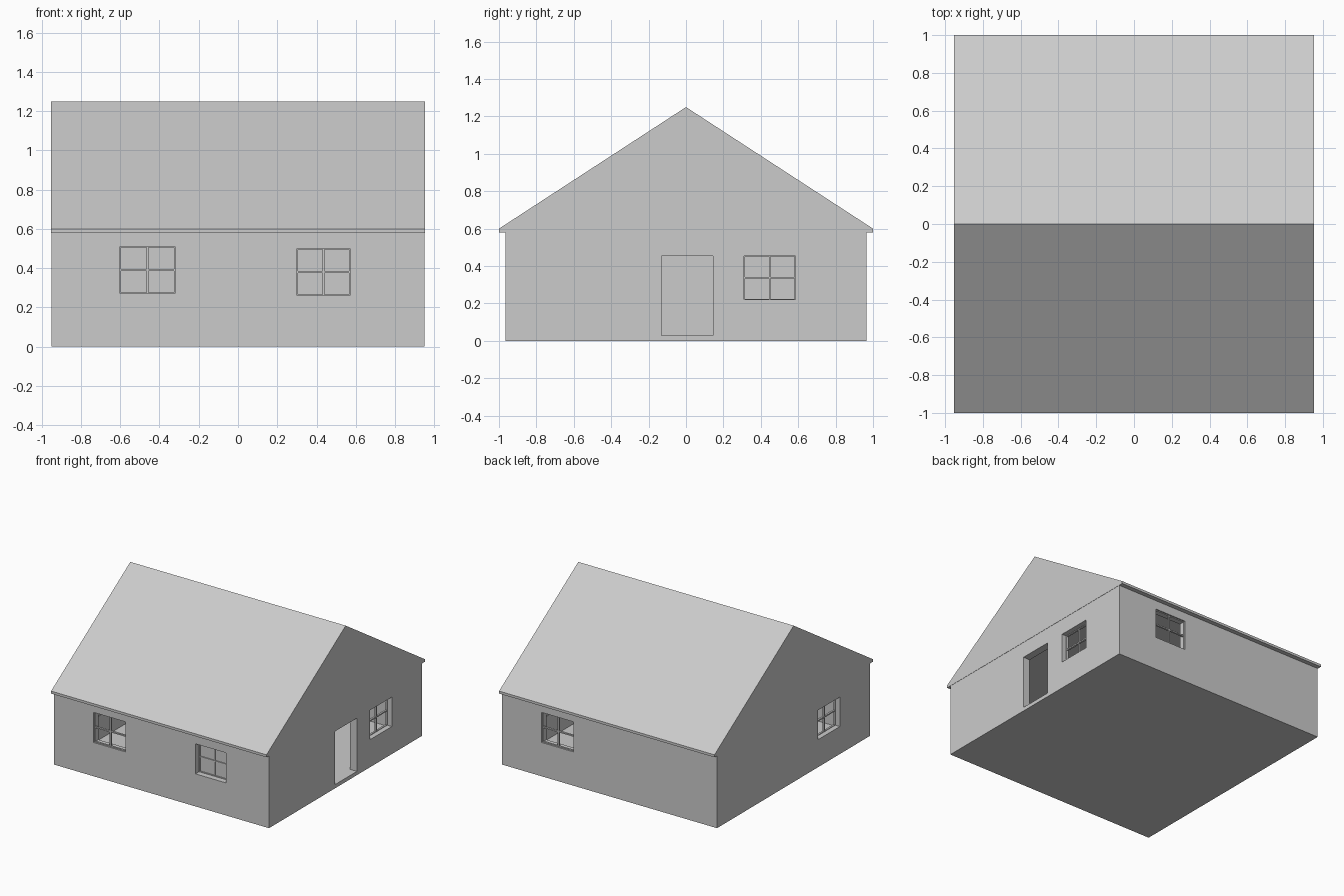
import bpy, math
from mathutils import Vector

if "Cube" in bpy.data.objects:
    bpy.data.objects.remove(bpy.data.objects["Cube"])

HX, HY, WALL_TOP, T, FLOOR = 0.95, 0.965, 0.58, 0.06, 0.03


def box(name, lo, hi):
    lo, hi = Vector(lo), Vector(hi)
    bpy.ops.mesh.primitive_cube_add(size=1, location=(lo + hi) / 2)
    ob = bpy.context.object
    ob.name = name
    ob.scale = hi - lo
    bpy.ops.object.transform_apply(location=True, rotation=False, scale=True)
    return ob


def wall_box(name, side, u0, u1, z0, z1, d0, d1):
    """Box on a wall: u runs along the wall, d is depth inward from its outer face."""
    if side in ("front", "back"):
        s = -1 if side == "front" else 1
        y = sorted((s * (HY - d0), s * (HY - d1)))
        return box(name, (u0, y[0], z0), (u1, y[1], z1))
    s = -1 if side == "left" else 1
    x = sorted((s * (HX - d0), s * (HX - d1)))
    return box(name, (x[0], u0, z0), (x[1], u1, z1))


def cut(target, cutter):
    m = target.modifiers.new("cut", 'BOOLEAN')
    m.operation = 'DIFFERENCE'
    m.solver = 'EXACT'
    m.object = cutter
    bpy.context.view_layer.objects.active = target
    bpy.ops.object.modifier_apply(modifier=m.name)
    bpy.data.objects.remove(cutter, do_unlink=True)


# Hollow wall shell with a raised floor
walls = box("walls", (-HX, -HY, 0), (HX, HY, WALL_TOP))
cut(walls, box("room_cutter", (-HX + T, -HY + T, FLOOR), (HX - T, HY - T, 1)))

# Doorway
cut(walls, wall_box("door_cutter", "right", -0.13, 0.145, FLOOR, 0.455, -0.05, T + 0.03))

# Windows: side, u range, z range, depth of the bars
windows = [
    ("front", -0.60, -0.32, 0.27, 0.51, 0.01),
    ("front", 0.30, 0.57, 0.26, 0.50, 0.045),
    ("back", 0.32, 0.60, 0.27, 0.51, 0.01),
    ("right", 0.31, 0.585, 0.22, 0.455, 0.04),
    ("left", -0.585, -0.31, 0.22, 0.455, 0.04),
]
B = 0.005
for i, (side, u0, u1, z0, z1, d) in enumerate(windows):
    cut(walls, wall_box("window_cutter", side, u0, u1, z0, z1, -0.05, T + 0.03))
    uc, zc = (u0 + u1) / 2, (z0 + z1) / 2
    tag = f"{side}_window_{i}"
    # Cross bars
    wall_box(tag + "_upright_bar", side, uc - B, uc + B, z0, z1, d, d + 0.015)
    wall_box(tag + "_cross_bar", side, u0, u1, zc - B, zc + B, d, d + 0.015)
    # Thin frame round the opening
    for n, (a, b, c, e) in enumerate(((u0, u0 + B, z0, z1), (u1 - B, u1, z0, z1),
                                     (u0, u1, z0, z0 + B), (u0, u1, z1 - B, z1))):
        wall_box(f"{tag}_frame_{n}", side, a, b, c, e, d, d + 0.015)

# Closed pane behind the right-hand front window
wall_box("front_window_pane", "front", 0.30, 0.57, 0.26, 0.50, 0.053, T)

# Gable roof prism with a shallow eave edge
RX = 0.952
profile = [(-1, WALL_TOP), (1, WALL_TOP), (1, 0.60), (0, 1.25), (-1, 0.60)]
n = len(profile)
verts = [(x, y, z) for x in (-RX, RX) for y, z in profile]
faces = [tuple(reversed(range(n))), tuple(range(n, 2 * n))]
faces += [(k, (k + 1) % n, (k + 1) % n + n, k + n) for k in range(n)]
me = bpy.data.meshes.new("roof")
me.from_pydata(verts, [], faces)
roof = bpy.data.objects.new("roof", me)
bpy.context.collection.objects.link(roof)
